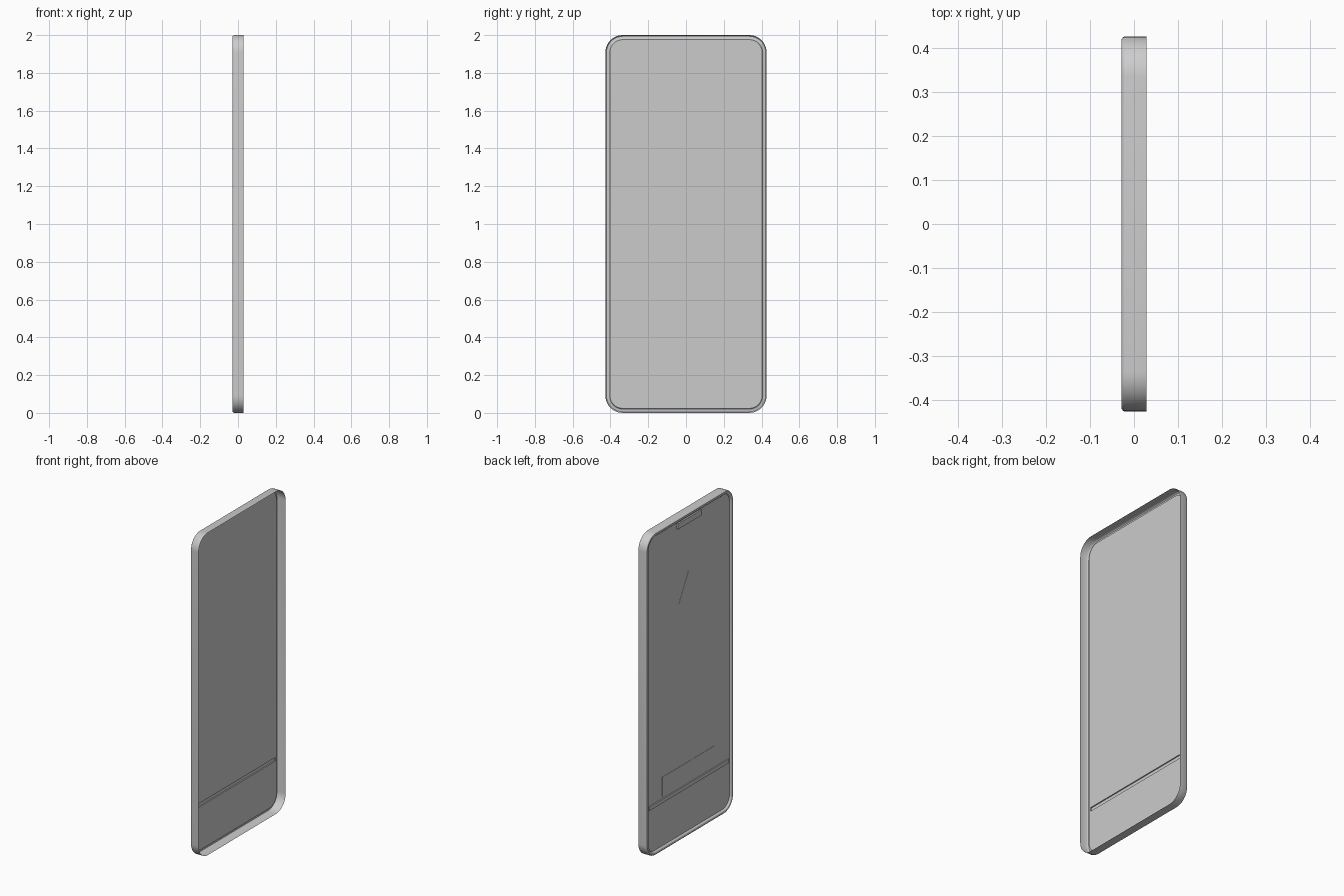
import bpy, bmesh
from math import sin, cos, pi, radians
from mathutils import Vector

cube = bpy.data.objects.get("Cube")
if cube:
    bpy.data.objects.remove(cube, do_unlink=True)

# One plain grey for everything
grey = bpy.data.materials.new("light_grey")
grey.use_nodes = True
grey.diffuse_color = (0.6, 0.6, 0.6, 1)
grey.node_tree.nodes["Principled BSDF"].inputs["Base Color"].default_value = (0.6, 0.6, 0.6, 1)

HALF_W, HALF_H, RADIUS = 0.427, 1.0, 0.092
PANEL_X = -0.016


def finish(bm, name, smooth=False):
    mesh = bpy.data.meshes.new(name)
    bm.to_mesh(mesh)
    bm.free()
    mesh.materials.append(grey)
    ob = bpy.data.objects.new(name, mesh)
    bpy.context.collection.objects.link(ob)
    if smooth:
        bpy.ops.object.select_all(action='DESELECT')
        ob.select_set(True)
        bpy.context.view_layer.objects.active = ob
        bpy.ops.object.shade_smooth_by_angle(angle=radians(35))
    return ob


def rounded_loop(bm, inset, x, steps=10):
    """Rounded rectangle in the plane at x, shrunk by inset."""
    r = RADIUS - inset
    verts = []
    for k, (sy, sz) in enumerate(((1, 1), (-1, 1), (-1, -1), (1, -1))):
        for i in range(steps + 1):
            a = (k + i / steps) * pi / 2
            verts.append(bm.verts.new((x, sy * (HALF_W - RADIUS) + r * cos(a),
                                       1 + sz * (HALF_H - RADIUS) + r * sin(a))))
    return verts


def plate(name, points, x_in, x_out):
    """Flat plate from a (y, z) outline, raised on the -x side."""
    bm = bmesh.new()
    face = bm.faces.new([bm.verts.new((x_in, y, z)) for y, z in points])
    new = bmesh.ops.extrude_face_region(bm, geom=[face], use_keep_orig=True)["geom"]
    top = [v for v in new if isinstance(v, bmesh.types.BMVert)]
    bmesh.ops.translate(bm, vec=(x_out - x_in, 0, 0), verts=top)
    bmesh.ops.recalc_face_normals(bm, faces=bm.faces)
    return finish(bm, name)


def box_outline(half_y, z0, z1):
    return [(-half_y, z0), (half_y, z0), (half_y, z1), (-half_y, z1)]


# Open shell: side wall, rounded rim, step down to the recessed panel
bm = bmesh.new()
profile = [(0, 0.028), (0, -0.021), (0.002, -0.025), (0.006, -0.028),
           (0.017, -0.028), (0.02, -0.026), (0.024, PANEL_X)]
loops = [rounded_loop(bm, inset, x) for inset, x in profile]
for a, b in zip(loops, loops[1:]):
    for i in range(len(a)):
        j = (i + 1) % len(a)
        bm.faces.new((a[i], a[j], b[j], b[i]))
bm.faces.new(loops[-1])

# Cut the panel and raise a narrow rib across it
RIB_Y, RIB_LOW, RIB_HIGH = 0.39, 0.294, 0.317


def panel_faces():
    return [f for f in bm.faces if all(abs(v.co.x - PANEL_X) < 1e-5 for v in f.verts)]


for point, normal in (((0, 0, RIB_LOW), (0, 0, 1)), ((0, 0, RIB_HIGH), (0, 0, 1)),
                      ((0, RIB_Y, 0), (0, 1, 0)), ((0, -RIB_Y, 0), (0, 1, 0))):
    faces = panel_faces()
    geom = set(faces)
    for f in faces:
        geom.update(f.edges)
        geom.update(f.verts)
    bmesh.ops.bisect_plane(bm, geom=list(geom), plane_co=point, plane_no=normal)
rib = [f for f in panel_faces()
       if RIB_LOW < f.calc_center_median().z < RIB_HIGH
       and abs(f.calc_center_median().y) < RIB_Y - 0.02]
raised = bmesh.ops.extrude_discrete_faces(bm, faces=rib)["faces"]
bmesh.ops.translate(bm, vec=Vector((-0.007, 0, 0)),
                    verts=list({v for f in raised for v in f.verts}))
bmesh.ops.recalc_face_normals(bm, faces=bm.faces)
if max(bm.faces, key=lambda f: f.calc_area()).normal.x > 0:
    bmesh.ops.reverse_faces(bm, faces=bm.faces)
finish(bm, "shell", smooth=True)

# Raised details on the outside of the panel
plate("top_block", box_outline(0.115, 1.935, 1.97), PANEL_X - 0.0005, -0.026)
plate("lower_label_plate", box_outline(0.257, 0.33, 0.45), PANEL_X - 0.0005, PANEL_X - 0.002)
plate("triangle_plate", [(-0.095, 1.46), (0.095, 1.46), (0, 1.633)],
      PANEL_X - 0.0005, PANEL_X - 0.002)
